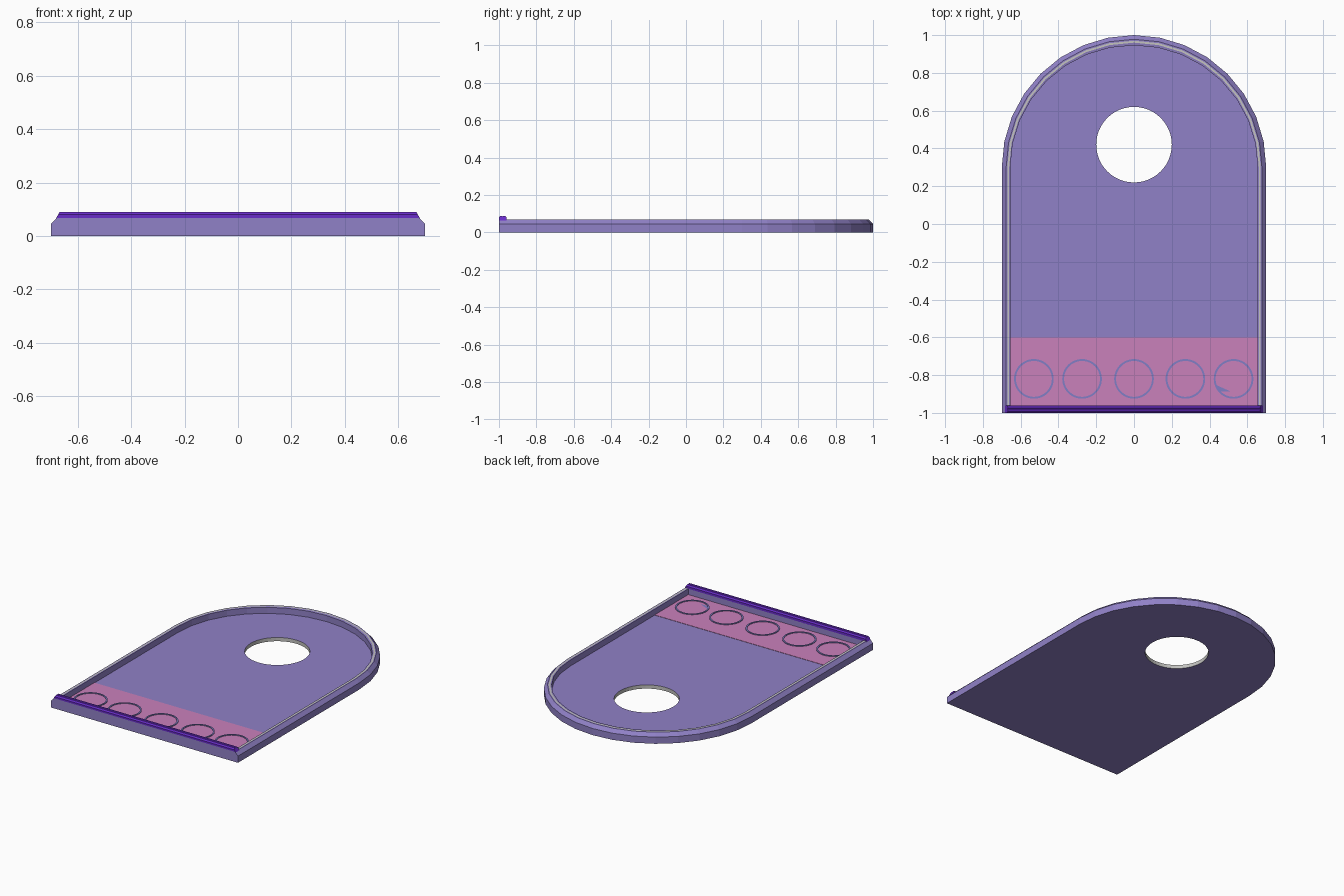
import bpy, bmesh
from math import sin, cos, pi

cube = bpy.data.objects.get("Cube")
if cube:
    bpy.data.objects.remove(cube)


def material(name, color):
    m = bpy.data.materials.new(name)
    m.diffuse_color = (*color, 1)
    m.use_nodes = True
    m.node_tree.nodes["Principled BSDF"].inputs["Base Color"].default_value = (*color, 1)
    return m


LAVENDER = material("lavender", (0.28, 0.22, 0.57))
GREY = material("grey", (0.55, 0.55, 0.53))
PINK = material("pink", (0.59, 0.22, 0.50))
BLUE = material("periwinkle", (0.22, 0.21, 0.56))
PURPLE = material("deep purple", (0.14, 0.025, 0.58))


def finish(name, bm, *mats):
    bmesh.ops.recalc_face_normals(bm, faces=bm.faces)
    mesh = bpy.data.meshes.new(name)
    bm.to_mesh(mesh)
    bm.free()
    for m in mats:
        mesh.materials.append(m)
    ob = bpy.data.objects.new(name, mesh)
    bpy.context.collection.objects.link(ob)
    return ob


def bridge(bm, a, b, mat=0):
    for i in range(len(a)):
        j = (i + 1) % len(a)
        bm.faces.new((a[i], a[j], b[j], b[i])).material_index = mat


def circle(bm, x, y, z, r, n=48):
    return [bm.verts.new((x + r * cos(2 * pi * i / n), y + r * sin(2 * pi * i / n), z))
            for i in range(n)]


def arch(bm, rx, ry, front, z, n=16):
    pts = [(-rx, front), (rx, front)]
    pts += [(rx * cos(pi * i / n), 0.3 + ry * sin(pi * i / n)) for i in range(n + 1)]
    return [bm.verts.new((x, y, z)) for x, y in pts]


def fill_between(bm, outer, inner):
    edges = []
    for loop in (outer, inner):
        for i, v in enumerate(loop):
            w = loop[(i + 1) % len(loop)]
            edges.append(bm.edges.get((v, w)) or bm.edges.new((v, w)))
    bmesh.ops.triangle_fill(bm, edges=edges, use_beauty=True)


# Arched tray: chamfered rim with a grey inlay, recessed floor, round hole
FLOOR = 0.025
bm = bmesh.new()
rings = [arch(bm, *p) for p in (
    (0.70, 0.70, -1, 0), (0.70, 0.70, -1, 0.045), (0.677, 0.678, -1, 0.068),
    (0.671, 0.67, -0.975, 0.068), (0.661, 0.66, -0.967, 0.068),
    (0.655, 0.646, -0.96, 0.066), (0.655, 0.646, -0.96, FLOOR))]
for k in range(len(rings) - 1):
    bridge(bm, rings[k], rings[k + 1], 1 if k == 3 else 0)
hole_low = circle(bm, 0, 0.42, 0, 0.2)
hole_top = circle(bm, 0, 0.42, FLOOR, 0.2)
bridge(bm, hole_low, hole_top, 1)
fill_between(bm, rings[0], hole_low)
fill_between(bm, rings[-1], hole_top)
finish("arched_tray", bm, LAVENDER, GREY)

# Pink panel at the front of the floor
bm = bmesh.new()
corners = [(-0.655, -0.96), (0.655, -0.96), (0.655, -0.6), (-0.655, -0.6)]
low, top = [[bm.verts.new((x, y, z)) for x, y in corners] for z in (FLOOR - 0.002, FLOOR + 0.002)]
bridge(bm, low, top)
bm.faces.new(top)
bm.faces.new(low[::-1])
finish("front_panel", bm, PINK)

# Row of five thin rings on the panel
for i, x in enumerate((-0.53, -0.275, 0, 0.272, 0.527)):
    bm = bmesh.new()
    loops = [circle(bm, x, -0.82, z, r) for r, z in (
        (0.105, FLOOR), (0.105, FLOOR + 0.006), (0.095, FLOOR + 0.006), (0.095, FLOOR))]
    for k in range(4):
        bridge(bm, loops[k], loops[(k + 1) % 4])
    finish(f"panel_ring_{i + 1}", bm, BLUE)

# Small triangular chip inside the last ring
bm = bmesh.new()
bm.faces.new([bm.verts.new((x, y, FLOOR + 0.004))
              for x, y in ((0.43, -0.85), (0.46, -0.888), (0.515, -0.888))])
finish("panel_chip", bm, BLUE)

# Ridged bar along the front wall, tapering at its ends
bm = bmesh.new()
profile = [(-1, 0.064), (-1, 0.08), (-0.992, 0.089), (-0.984, 0.089), (-0.98, 0.085),
           (-0.976, 0.089), (-0.968, 0.089), (-0.96, 0.08), (-0.96, 0.064)]
ends = [[bm.verts.new((s * (0.682 - (z - 0.064) * 0.55), y, z)) for y, z in profile]
        for s in (-1, 1)]
bridge(bm, *ends)
for end in ends:
    bm.faces.new(end)
finish("front_bar", bm, PURPLE)
